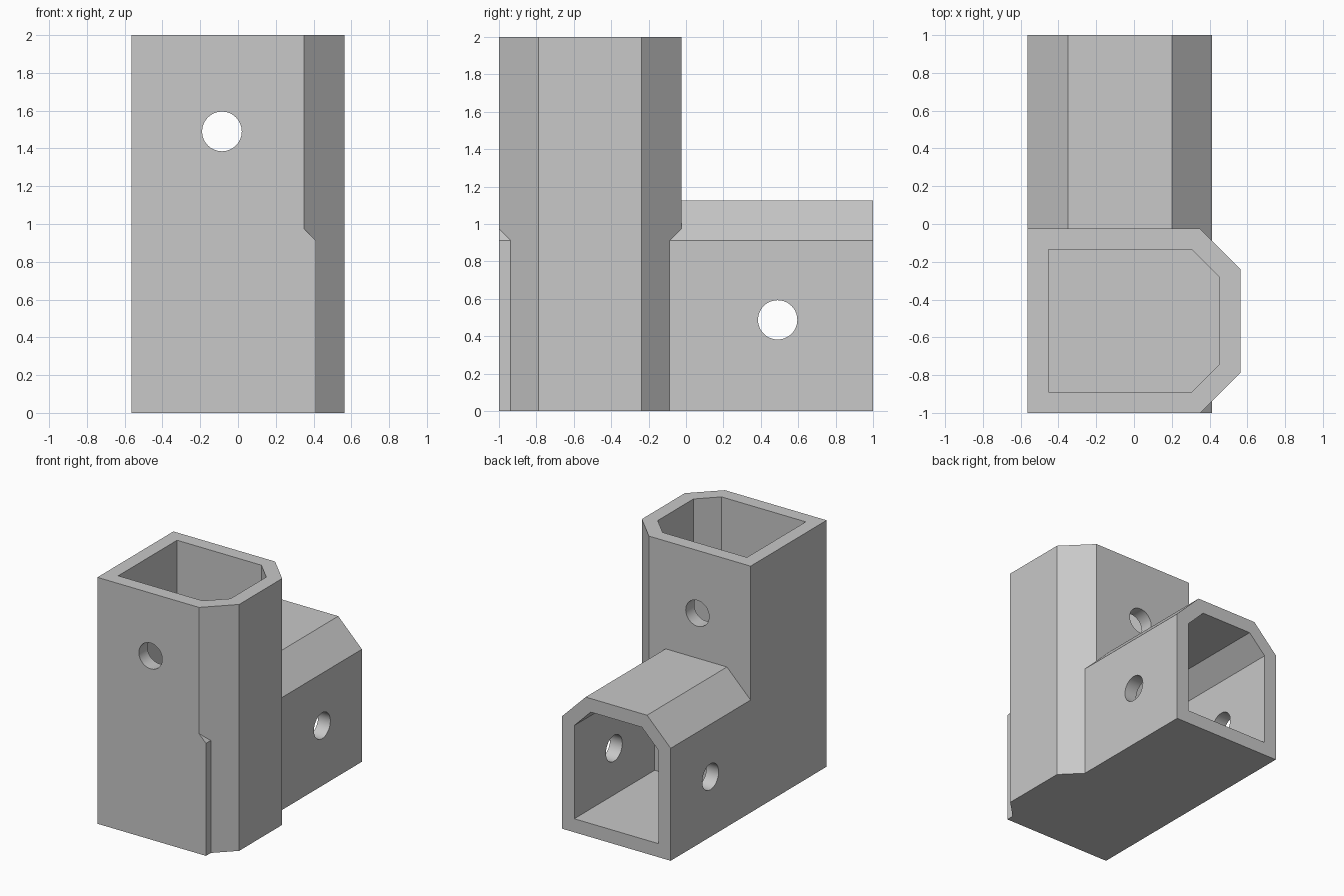
import bpy
import bmesh
import math
from mathutils import Matrix, Vector

old = bpy.data.objects.get("Cube")
if old:
    bpy.data.objects.remove(old, do_unlink=True)

HALF_W = 0.5625    # half of the overall width
SHORT = 0.975      # flat-sided span of the tube section
LONG = 1.125       # span towards the chamfered side
WALL = 0.11
DEPTH = 1.03       # depth of each socket
HOLE_R = 0.105
HOLE_POS = 0.51    # pin hole distance from the open end

grey = bpy.data.materials.new("light grey")
grey.use_nodes = True
colour = (0.58, 0.58, 0.58, 1)
grey.diffuse_color = colour
grey.node_tree.nodes["Principled BSDF"].inputs["Base Color"].default_value = colour


def section(inset, chamfer):
    """Tube section in (across, out): square at the base, chamfered at the far side."""
    a, b = inset, SHORT - inset
    top = LONG - inset
    return [(a, inset), (b, inset), (b, top - chamfer), (b - chamfer, top),
            (a + chamfer, top), (a, top - chamfer)]


def upright(u, v, t):
    """Section to world space for the vertical tube, chamfered towards +x."""
    return Vector((v - HALF_W, u - 1, t))


def lying(u, v, t):
    """Section to world space for the horizontal tube, chamfered upwards."""
    return Vector((u - HALF_W, t, v))


def finish(name, bm):
    bmesh.ops.recalc_face_normals(bm, faces=bm.faces)
    mesh = bpy.data.meshes.new(name)
    bm.to_mesh(mesh)
    bm.free()
    mesh.materials.append(grey)
    obj = bpy.data.objects.new(name, mesh)
    bpy.context.collection.objects.link(obj)
    return obj


def prism(name, profile, place, start, end):
    bm = bmesh.new()
    face = bm.faces.new([bm.verts.new(place(u, v, start)) for u, v in profile])
    grown = bmesh.ops.extrude_face_region(bm, geom=[face])["geom"]
    verts = [e for e in grown if isinstance(e, bmesh.types.BMVert)]
    bmesh.ops.translate(bm, verts=verts, vec=place(0, 0, end) - place(0, 0, start))
    return finish(name, bm)


def pin(name, centre, axis):
    bm = bmesh.new()
    turn = Matrix.Rotation(math.pi / 2, 4, axis)
    bmesh.ops.create_cone(bm, cap_ends=True, segments=48, radius1=HOLE_R,
                          radius2=HOLE_R, depth=3,
                          matrix=Matrix.Translation(centre) @ turn)
    return finish(name, bm)


def combine(target, tool, operation):
    mod = target.modifiers.new(operation, 'BOOLEAN')
    mod.operation = operation
    mod.solver = 'EXACT'
    mod.object = tool
    bpy.ops.object.select_all(action='DESELECT')
    target.select_set(True)
    bpy.context.view_layer.objects.active = target
    bpy.ops.object.modifier_apply(modifier=mod.name)
    bpy.data.objects.remove(tool, do_unlink=True)


# Two chamfered tubes joined into one corner bracket
outer, inner = section(0, 0.212), section(WALL, 0.148)
bracket = prism("corner_bracket", outer, upright, 0, 2)
combine(bracket, prism("horizontal_tube", outer, lying, -1, 1), 'UNION')

# Blind sockets in the open ends
combine(bracket, prism("top_socket", inner, upright, 2 - DEPTH, 2.1), 'DIFFERENCE')
combine(bracket, prism("back_socket", inner, lying, 1 - DEPTH, 1.1), 'DIFFERENCE')

# Pin holes through both walls of each tube
mid = SHORT / 2
combine(bracket, pin("front_pin", (mid - HALF_W - 0.01, 0, 2 - HOLE_POS), 'X'), 'DIFFERENCE')
combine(bracket, pin("side_pin", (0, 1 - HOLE_POS, mid), 'Y'), 'DIFFERENCE')

bracket.select_set(True)
bpy.ops.object.shade_smooth_by_angle(angle=math.radians(30))
